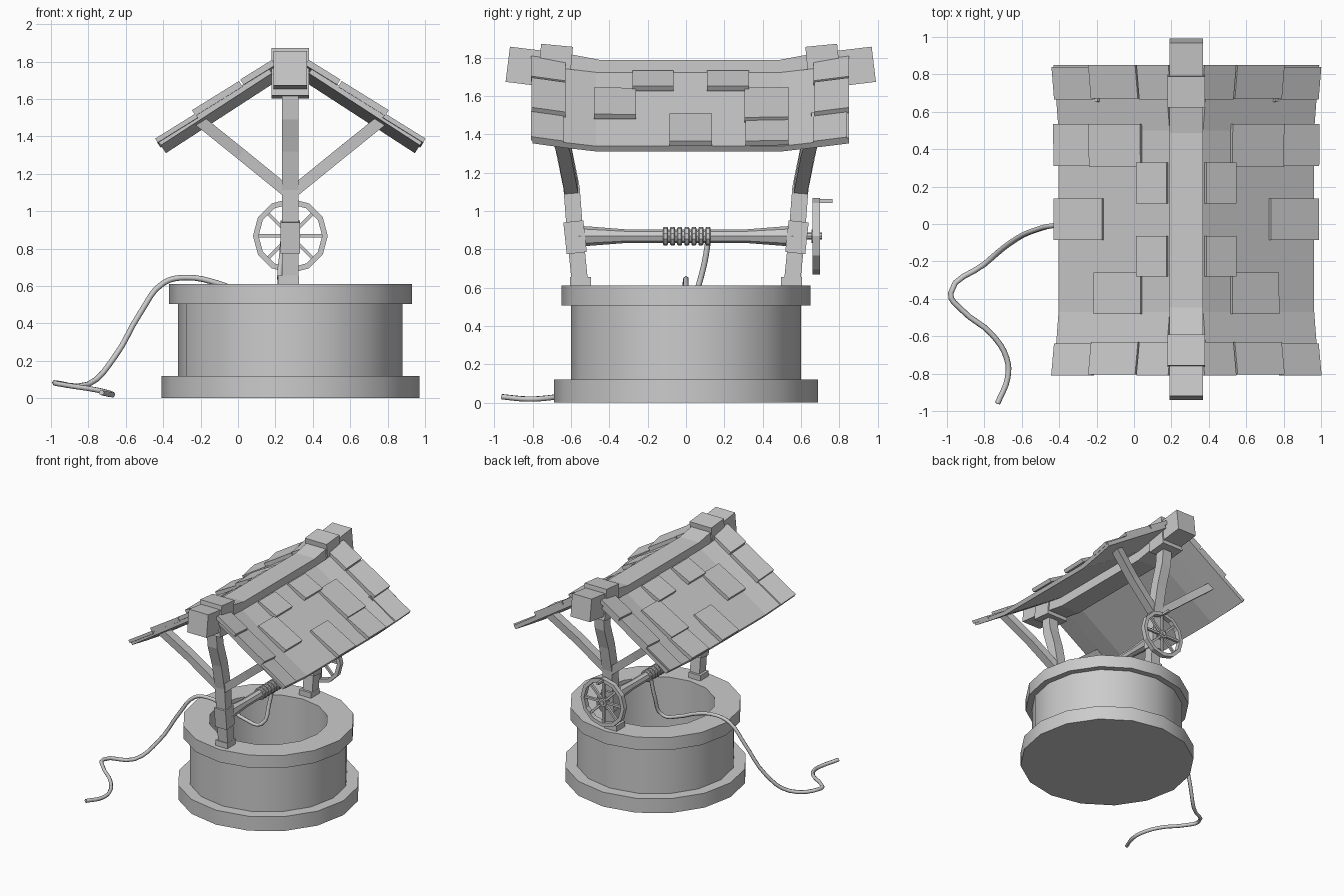
import bpy, bmesh, math
from mathutils import Vector as V

if "Cube" in bpy.data.objects:
    bpy.data.objects.remove(bpy.data.objects["Cube"])

CX = 0.28          # x of the well axis


def finish(name, bm, smooth=False):
    bmesh.ops.recalc_face_normals(bm, faces=bm.faces)
    me = bpy.data.meshes.new(name)
    bm.to_mesh(me)
    bm.free()
    ob = bpy.data.objects.new(name, me)
    bpy.context.collection.objects.link(ob)
    if smooth:
        bpy.ops.object.select_all(action='DESELECT')
        ob.select_set(True)
        bpy.context.view_layer.objects.active = ob
        bpy.ops.object.shade_smooth_by_angle(angle=math.radians(35))
    return ob


def loft(name, rings, closed=False, smooth=False):
    """Skin rings of points; closed joins last ring to first, else caps the ends."""
    bm = bmesh.new()
    vs = [[bm.verts.new(p) for p in r] for r in rings]
    n = len(vs[0])
    for a, b in zip(vs, vs[1:] + vs[:1] if closed else vs[1:]):
        for i in range(n):
            j = (i + 1) % n
            bm.faces.new((a[i], a[j], b[j], b[i]))
    if not closed:
        bm.faces.new(vs[0])
        bm.faces.new(vs[-1])
    return finish(name, bm, smooth)


def beam(name, pts, side, w, h):
    """Rectangular bar along a path; w is measured along side, h across it."""
    pts = [V(p) for p in pts]
    rings = []
    for i, p in enumerate(pts):
        t = (pts[min(i + 1, len(pts) - 1)] - pts[max(i - 1, 0)]).normalized()
        s = V(side)
        s = (s - t * s.dot(t)).normalized()
        u = t.cross(s)
        rings.append([p + s * a * w / 2 + u * b * h / 2
                      for a, b in ((-1, -1), (1, -1), (1, 1), (-1, 1))])
    return loft(name, rings)


def lathe_y(name, prof, z, n, closed=False, smooth=False):
    """Turn (y, radius) points about a line parallel to y."""
    rings = [[(CX + r * math.sin(2 * math.pi * i / n), y, z + r * math.cos(2 * math.pi * i / n))
              for i in range(n)] for y, r in prof]
    return loft(name, rings, closed, smooth)


# Stone well: plinth, wall, rim and open shaft in one turned profile
prof = [(.69, 0), (.69, .12), (.6, .12), (.6, .505), (.65, .505), (.65, .61), (.45, .61), (.45, .03)]
loft("well_wall", [[(CX + r * math.cos(i * math.pi / 8), r * math.sin(i * math.pi / 8), z)
                    for i in range(16)] for r, z in prof], smooth=True)

# Posts with foot, bearing block and roof braces, front and back
X = (1, 0, 0)
for e, tag in ((-1, "front"), (1, "back")):
    beam(tag + "_post", [(CX, e * y, z) for y, z in
         ((.552, .61), (.577, .86), (.597, 1.12), (.64, 1.33), (.695, 1.5), (.71, 1.66))], X, .088, .085)
    beam(tag + "_post_foot", [(CX - .01, e * .55, .605), (CX - .01, e * .55, .655)], X, .11, .11)
    beam(tag + "_bearing_block", [(CX, e * .57, .78), (CX, e * .588, .945)], X, .105, .105)
    for s in (-1, 1):
        beam(tag + "_brace", [(CX + s * .03, e * .598, 1.115), (CX + s * .27, e * .635, 1.31),
                              (CX + s * .49, e * .69, 1.487)], (0, 1, 0), .07, .062)

# Windlass axle with wound rope
AZ = .868
lathe_y("axle", [(-.56, .054), (-.5, .05), (-.32, .036), (.32, .036), (.5, .05), (.56, .054)], AZ, 8)
for i in range(7):
    y = -.107 + i * .037
    lathe_y("rope_coil", [(y - .013, .043), (y - .008, .049), (y + .008, .049), (y + .013, .043)], AZ, 10)

# Crank wheel: rim, spokes, hub and handle
lathe_y("wheel_shaft", [(.56, .018), (.71, .018)], AZ, 8)
lathe_y("wheel_hub", [(.655, .035), (.7, .035)], AZ, 8)
lathe_y("wheel_rim", [(.66, .2), (.7, .2), (.7, .17), (.66, .17)], AZ, 12, closed=True)
for i in range(8):
    d = V((math.cos(i * math.pi / 4), 0, math.sin(i * math.pi / 4)))
    c = V((CX, .68, AZ))
    beam("wheel_spoke", [c + d * .02, c + d * .18], (0, 1, 0), .02, .018)
beam("wheel_handle", [(CX, .69, AZ + .183), (CX, .765, AZ + .183)], X, .02, .02)

# Ridge beam with two bands
beam("ridge_beam", [(CX, y, z) for y, z in ((-.93, 1.765), (-.63, 1.728), (-.45, 1.695), (.49, 1.695),
                                            (.67, 1.728), (.98, 1.765))], X, .178, .185)
for c, e, tag in ((-.685, -1, "front"), (.718, 1, "back")):
    beam(tag + "_ridge_band", [(CX, c - e * .083, 1.729), (CX, c + e * .083, 1.745)], X, .2, .255)

# Roof: slabs whose ends curl up along the slope normal
BENDS = [(-.8, .05), (-.63, .022), (-.47, 0), (.5, 0), (.66, .022), (.85, .05)]


def lift(y):
    for (a, p), (b, q) in zip(BENDS, BENDS[1:]):
        if y <= b:
            return p + (q - p) * (y - a) / (b - a)
    return BENDS[-1][1]


def slab(name, side, ys, s0, s1, lo, up, dn):
    """Plate from slope distance s0 to s1; up/dn are top heights at its upper and lower edge."""
    def pt(s, y, h):
        h += lift(y)
        return (CX + side * (.08 + .84 * s + .545 * h), y, 1.69 - .545 * s + .84 * h)
    loft(name, [[pt(s0, y, lo), pt(s0, y, up), pt(s1, y, dn), pt(s1, y, lo + dn - up)] for y in ys])


TILES = [  # y from, y to, slope from, slope to
    (-.28, -.065, 0, .18), (.11, .33, 0, .18), (-.48, -.26, .165, .45),
    (.305, .535, .165, .48), (-.085, .135, .41, .705), (.31, .535, .46, .705)]
for side in (-1, 1):
    slab("roof_slab", side, [y for y, _ in BENDS], -.01, .697, 0, .033, .033)
    for y0, y1, s0, s1 in TILES:
        slab("roof_tile", side, (y0, y1), s0, s1, .02, .05, .07)
    for y0, y1 in ((-.81, -.63), (.665, .85)):
        slab("end_tile", side, (y0, y1), -.05, .15, .025, .058, .062)
        slab("end_tile", side, (y0 + .005, y1), .16, .455, .025, .06, .066)
        slab("end_tile", side, (y0, y1 - .01), .45, .703, .015, .04, .045)

# Loose rope: down from the windlass, over the rim and along the ground
path = [(.24, .117, .85), (.225, .09, .7), (.19, .035, .535), (.06, .01, .55), (-.1, 0, .612), (-.28, 0, .645),
        (-.4, -.005, .615), (-.52, -.03, .46), (-.66, -.1, .22), (-.8, -.215, .075), (-.98, -.37, .083),
        (-.92, -.46, .07), (-.76, -.59, .045), (-.68, -.72, .024), (-.675, -.82, .018), (-.73, -.96, .03)]
cu = bpy.data.curves.new("rope", 'CURVE')
cu.dimensions = '3D'
cu.bevel_depth = .015
cu.bevel_resolution = 1
cu.resolution_u = 4
cu.use_fill_caps = True
sp = cu.splines.new('BEZIER')
sp.bezier_points.add(len(path) - 1)
for bp, p in zip(sp.bezier_points, path):
    bp.co = p
    bp.handle_left_type = bp.handle_right_type = 'AUTO'
rope = bpy.data.objects.new("rope", cu)
bpy.context.collection.objects.link(rope)
bpy.ops.object.select_all(action='DESELECT')
rope.select_set(True)
bpy.context.view_layer.objects.active = rope
bpy.ops.object.convert(target='MESH')
